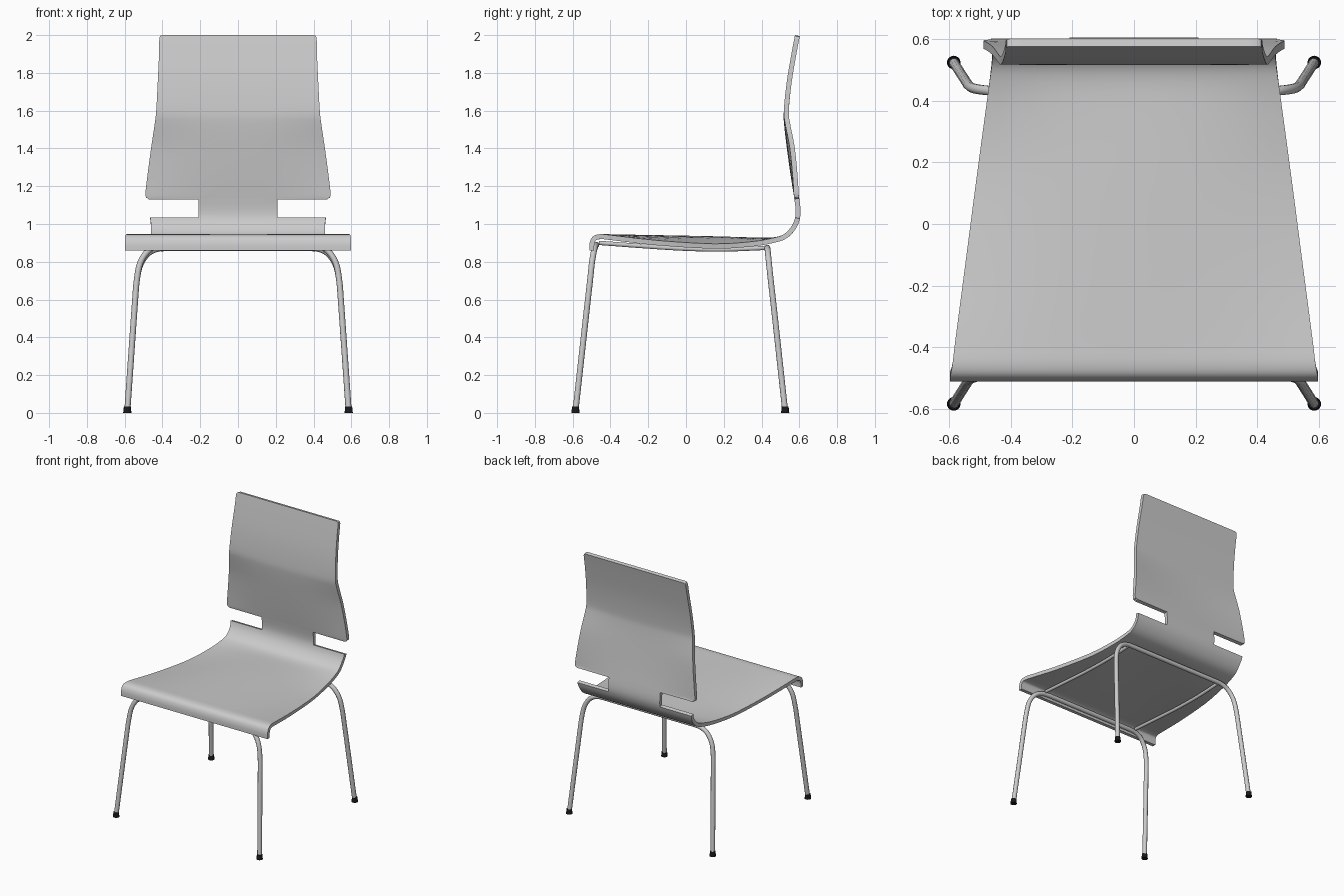
import bpy, bmesh, math
from mathutils import Vector

if "Cube" in bpy.data.objects:
    bpy.data.objects.remove(bpy.data.objects["Cube"])


def smooth_path(keys, steps):
    """Catmull-Rom resampling; returns vectors that pass through every key."""
    k = [Vector(p) for p in keys]
    k = [2 * k[0] - k[1]] + k + [2 * k[-1] - k[-2]]
    out = []
    for i in range(1, len(k) - 2):
        a, b, c, d = k[i - 1:i + 3]
        for s in range(steps):
            t = s / steps
            out.append(0.5 * (2 * b + (c - a) * t + (2 * a - 5 * b + 4 * c - d) * t * t
                              + (3 * b - a - 3 * c + d) * t ** 3))
    return out + [k[-2]]


def finish(obj, angle):
    bpy.ops.object.select_all(action='DESELECT')
    obj.select_set(True)
    bpy.context.view_layer.objects.active = obj
    bpy.ops.object.shade_smooth_by_angle(angle=math.radians(angle))


def tube(name, pts, radius):
    cu = bpy.data.curves.new(name, 'CURVE')
    cu.dimensions = '3D'
    cu.bevel_depth, cu.bevel_resolution, cu.use_fill_caps = radius, 3, True
    sp = cu.splines.new('POLY')
    sp.points.add(len(pts) - 1)
    for p, co in zip(sp.points, pts):
        p.co = (*co, 1)
    obj = bpy.data.objects.new(name, cu)
    bpy.context.collection.objects.link(obj)
    bpy.ops.object.select_all(action='DESELECT')
    obj.select_set(True)
    bpy.context.view_layer.objects.active = obj
    bpy.ops.object.convert(target='MESH')
    finish(bpy.context.object, 40)


# One-piece bent shell: (y, z, half width, how far the side edges fall back)
STEPS = 3
SHELL = [
    (-.512, .86, .598, 0), (-.51, .90, .598, 0), (-.494, .933, .597, 0),
    (-.455, .946, .59, 0), (-.38, .945, .581, .006), (-.15, .941, .551, .028),
    (.15, .935, .512, .04), (.35, .929, .485, .022), (.46, .929, .47, .003),
    (.52, .947, .462, 0), (.56, .99, .46, 0), (.578, 1.035, .465, 0),
    (.58, 1.08, .467, 0), (.574, 1.13, .472, 0), (.571, 1.15, .49, 0),
    (.555, 1.25, .48, .01), (.534, 1.4, .46, .016), (.519, 1.53, .441, .006),
    (.518, 1.6, .433, 0), (.533, 1.75, .425, 0), (.558, 1.9, .418, 0),
    (.574, 1.985, .416, 0), (.577, 2.0, .402, 0)]
NECK = range(11 * STEPS, 13 * STEPS)      # rows where only the neck remains
NECK_W = .21

path = smooth_path([Vector(k) for k in SHELL], STEPS)
bm = bmesh.new()
rows = []
for i, p in enumerate(path):
    t = path[min(i + 1, len(path) - 1)] - path[max(i - 1, 0)]
    n = Vector((0, t[1], -t[0])).normalized()
    right = [NECK_W + (p[2] - NECK_W) * f / 5 for f in range(6)]
    xs = [-x for x in reversed(right)] + [-.105, 0, .105] + right
    rows.append([bm.verts.new(Vector((x, p[0], p[1])) + n * p[3] * (x / p[2]) ** 2)
                 for x in xs])
for i in range(len(rows) - 1):
    for j in range(len(rows[0]) - 1):
        if i in NECK and not 5 <= j <= 8:
            continue
        bm.faces.new((rows[i][j], rows[i][j + 1], rows[i + 1][j + 1], rows[i + 1][j]))
bmesh.ops.delete(bm, geom=[v for v in bm.verts if not v.link_faces], context='VERTS')
me = bpy.data.meshes.new("seat_and_back_shell")
bm.to_mesh(me)
bm.free()
shell = bpy.data.objects.new("seat_and_back_shell", me)
bpy.context.collection.objects.link(shell)
mod = shell.modifiers.new("thickness", 'SOLIDIFY')
mod.thickness, mod.offset = .026, -1
bpy.context.view_layer.objects.active = shell
bpy.ops.object.modifier_apply(modifier=mod.name)
finish(shell, 35)

# Leg frames: each is one tube running foot - crossbar - foot
FRONT = [(.586, -.585, .01), (.548, -.525, .55), (.536, -.508, .7), (.517, -.498, .795),
         (.475, -.487, .858), (.42, -.479, .885), (.36, -.475, .89)]
REAR = [(.586, .525, .01), (.548, .466, .55), (.536, .449, .7), (.517, .44, .785),
        (.475, .434, .845), (.42, .431, .87), (.36, .43, .874)]
for name, half in (("front_leg_frame", FRONT), ("rear_leg_frame", REAR)):
    side = smooth_path(half, 5)
    tube(name, side + [Vector((-p.x, p.y, p.z)) for p in reversed(side)], .016)

# Side rails and rubber feet
black = bpy.data.materials.new("black_rubber")
black.diffuse_color = (.01, .01, .01, 1)
black.use_nodes = True
black.node_tree.nodes["Principled BSDF"].inputs["Base Color"].default_value = black.diffuse_color
RAIL = [(-.46, .9), (-.2, .881), (.0, .869), (.2, .865), (.43, .874)]
for s, label in ((-1, "left"), (1, "right")):
    tube(label + "_side_rail", smooth_path([(s * .4, y, z) for y, z in RAIL], 5), .012)
    for y, end in ((-.585, "front"), (.525, "rear")):
        bpy.ops.mesh.primitive_cone_add(vertices=20, radius1=.022, radius2=.018, depth=.035,
                                        location=(s * .586, y, .0175))
        foot = bpy.context.object
        foot.name = f"{end}_{label}_foot"
        foot.data.materials.append(black)
        finish(foot, 40)
